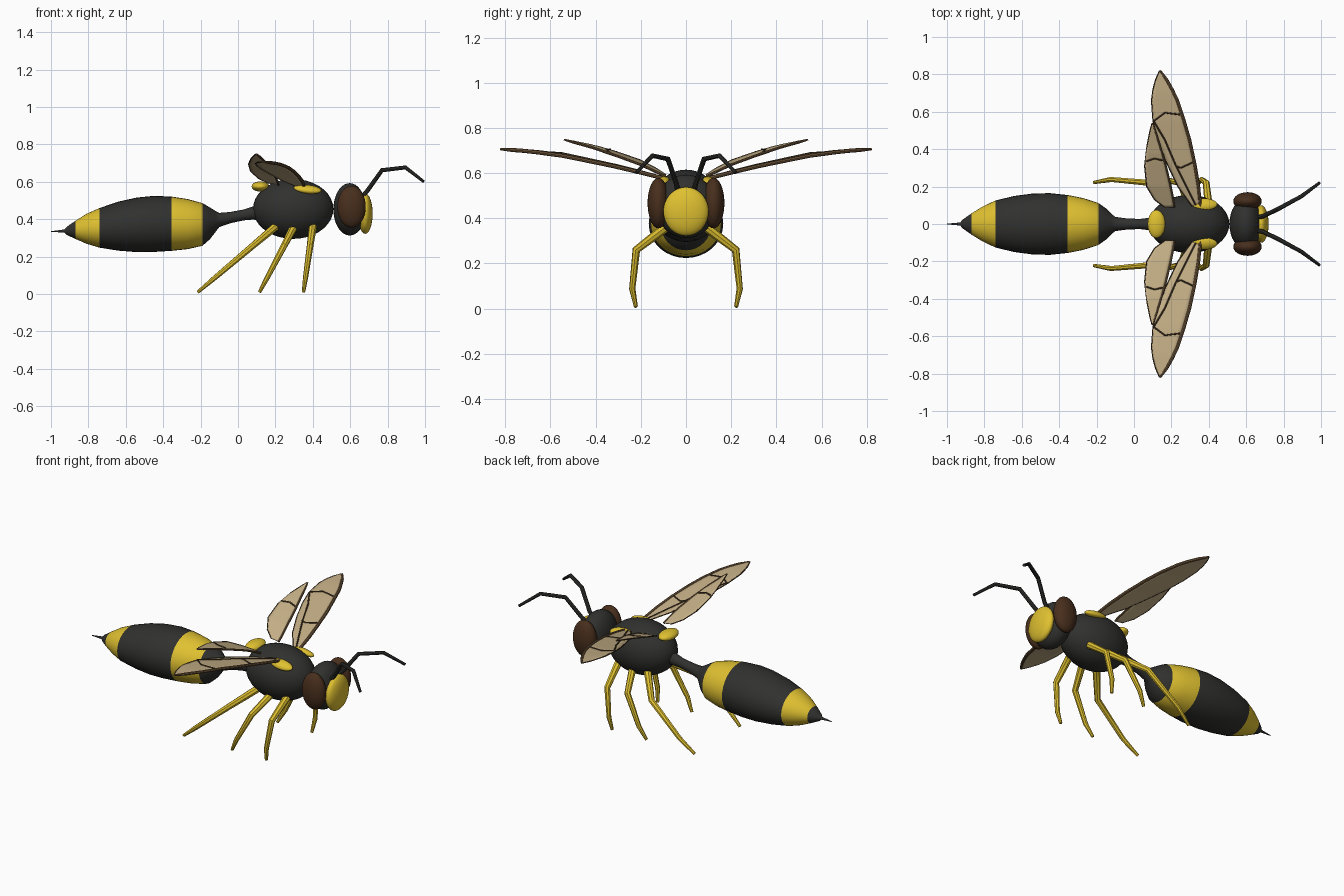
import bpy, math
from mathutils import Vector

if "Cube" in bpy.data.objects:
    bpy.data.objects.remove(bpy.data.objects["Cube"])


def material(name, r, g, b):
    m = bpy.data.materials.new(name)
    m.diffuse_color = (r, g, b, 1)
    m.use_nodes = True
    m.node_tree.nodes["Principled BSDF"].inputs["Base Color"].default_value = m.diffuse_color
    return m


BLACK = material("black", .03, .03, .028)
YELLOW = material("yellow", .74, .53, .03)
BROWN = material("eye_brown", .065, .028, .012)
MEMBRANE = material("wing_tan", .56, .43, .24)
VEIN = material("vein", .07, .042, .02)
EDGE = material("wing_edge", .17, .1, .045)


def smooth(ob, angle=40):
    bpy.ops.object.select_all(action='DESELECT')
    bpy.context.view_layer.objects.active = ob
    ob.select_set(True)
    bpy.ops.object.shade_smooth_by_angle(angle=math.radians(angle))


def mesh_object(name, verts, faces, mats):
    me = bpy.data.meshes.new(name)
    me.from_pydata(verts, [], faces)
    for m in mats:
        me.materials.append(m)
    ob = bpy.data.objects.new(name, me)
    bpy.context.collection.objects.link(ob)
    return ob


def ellipsoid(name, loc, size, mat, rot=(0, 0, 0)):
    bpy.ops.mesh.primitive_uv_sphere_add(segments=32, ring_count=18, radius=1, location=loc, rotation=rot)
    ob = bpy.context.object
    ob.name = name
    ob.scale = size
    ob.data.materials.append(mat)
    smooth(ob, 60)
    return ob


def tube(name, pts, radii, mat):
    cu = bpy.data.curves.new(name, 'CURVE')
    cu.dimensions = '3D'
    cu.bevel_depth = 1
    cu.bevel_resolution = 2
    cu.use_fill_caps = True
    sp = cu.splines.new('POLY')
    sp.points.add(len(pts) - 1)
    for p, co, r in zip(sp.points, pts, radii):
        p.co = (*co, 1)
        p.radius = r
    cu.materials.append(mat)
    ob = bpy.data.objects.new(name, cu)
    bpy.context.collection.objects.link(ob)
    bpy.ops.object.select_all(action='DESELECT')
    bpy.context.view_layer.objects.active = ob
    ob.select_set(True)
    bpy.ops.object.convert(target='MESH')
    smooth(bpy.context.object)


def interp(table, t, col):
    # piecewise linear lookup, keyed on the first column
    for a, b in zip(table, table[1:]):
        if t <= b[0] or b is table[-1]:
            f = (t - a[0]) / (b[0] - a[0])
            return a[col] + (b[col] - a[col]) * f


# Abdomen: lofted rings (x, centre z, y radius, z radius), material per span
rings = [(-1.0, .334, .002, .002, 0), (-.93, .337, .008, .008, 0), (-.915, .338, .024, .022, 0),
         (-.87, .343, .056, .048, 1), (-.81, .349, .093, .080, 1), (-.74, .354, .126, .106, 0),
         (-.64, .363, .150, .131, 0), (-.54, .370, .163, .146, 0), (-.45, .375, .165, .150, 0),
         (-.355, .376, .155, .145, 1), (-.27, .374, .138, .134, 1), (-.19, .372, .112, .114, 0),
         (-.15, .378, .084, .085, 0), (-.12, .388, .054, .056, 0), (-.10, .396, .038, .038, 0),
         (-.04, .409, .030, .030, 0), (.03, .423, .027, .029, 0), (.08, .433, .033, .035, 0),
         (.14, .443, .05, .05, 0)]
N = 32
verts = [(x, ry * math.cos(2 * math.pi * k / N), cz + rz * math.sin(2 * math.pi * k / N))
         for x, cz, ry, rz, m in rings for k in range(N)]
faces = [(i * N + k, i * N + (k + 1) % N, (i + 1) * N + (k + 1) % N, (i + 1) * N + k)
         for i in range(len(rings) - 1) for k in range(N)]
faces += [tuple(range(N))[::-1], tuple(range((len(rings) - 1) * N, len(rings) * N))]
abdomen = mesh_object("abdomen_and_waist", verts, faces, [BLACK, YELLOW])
for i, ring in enumerate(rings[:-1]):
    for k in range(N):
        abdomen.data.polygons[i * N + k].material_index = ring[4]
smooth(abdomen, 50)

# Thorax, head and yellow markings
ellipsoid("thorax", (.295, 0, .455), (.215, .155, .16), BLACK)
ellipsoid("rear_thorax_mark", (.12, 0, .575), (.047, .075, .027), YELLOW)
ellipsoid("head", (.597, 0, .453), (.087, .135, .14), BLACK)
ellipsoid("face_plate", (.68, 0, .43), (.04, .1, .108), YELLOW)

# Wing stations: y, leading x, trailing x
FORE = [(.09, .355, .315), (.2, .345, .235), (.32, .325, .178), (.45, .297, .128), (.55, .268, .102),
        (.66, .232, .094), (.72, .203, .102), (.77, .175, .115), (.82, .14, .137)]
HIND = [(.09, .215, .165), (.13, .21, .11), (.2, .196, .068), (.31, .17, .057), (.42, .138, .07),
        (.5, .113, .086), (.54, .10, .097)]
FORE_Z = [(.09, .575), (.2, .602), (.34, .635), (.56, .679), (.7, .697), (.82, .706)]
HIND_Z = [(.09, .585), (.2, .637), (.38, .703), (.54, .748)]


def wing_point(table, ztab, tilt, x, y, s, lift=0.0):
    lead = interp(table, y, 1)
    return (x, s * y, interp(ztab, y, 1) + tilt * (lead - x) + lift)


def wing(name, table, ztab, tilt, veins, edge_r, s):
    ns, nc = 32, 6
    y0, y1 = table[0][0], table[-1][0]
    vs = []
    for i in range(ns + 1):
        y = y0 + (y1 - y0) * i / ns
        a, b = interp(table, y, 1), interp(table, y, 2)
        vs += [wing_point(table, ztab, tilt, a + (b - a) * j / nc, y, s) for j in range(nc + 1)]
    w = nc + 1
    fs = [(i * w + j, i * w + j + 1, (i + 1) * w + j + 1, (i + 1) * w + j)[::-int(s)]
          for i in range(ns) for j in range(nc)]
    ob = mesh_object(name, vs, fs, [MEMBRANE])
    sol = ob.modifiers.new("thickness", 'SOLIDIFY')
    sol.thickness = .005
    sol.offset = 0
    smooth(ob)
    # leading edge, thin trailing edge and inner veins
    tube(name + "_leading_edge", [wing_point(table, ztab, tilt, r[1], r[0], s) for r in table],
         [edge_r] * (len(table) - 1) + [edge_r * .6], EDGE)
    tube(name + "_trailing_edge", [wing_point(table, ztab, tilt, r[2], r[0], s) for r in table],
         [.0035] * len(table), VEIN)
    for n, v in enumerate(veins):
        tube(f"{name}_vein_{n + 1}", [wing_point(table, ztab, tilt, x, y, s, .003) for x, y in v],
             [.0045] * len(v), VEIN)


FORE_VEINS = [[(.33, .1), (.27, .22), (.225, .31), (.165, .45), (.105, .55)],
              [(.225, .31), (.25, .3), (.315, .33)],
              [(.105, .55), (.165, .595), (.245, .585)]]
HIND_VEINS = [[(.065, .335), (.11, .35), (.155, .34)]]

for side, s in (("left", 1), ("right", -1)):
    # Eyes and shoulder marks
    ellipsoid(side + "_eye", (.607, s * .122, .467), (.076, .048, .112), BROWN)
    ellipsoid(side + "_shoulder_mark", (.372, s * .105, .56), (.074, .034, .021), YELLOW,
              (-s * .4, math.radians(6), 0))
    # Antennae
    tube(side + "_antenna", [(.66, s * .035, .52), (.69, s * .042, .55), (.77, s * .08, .662),
                             (.895, s * .148, .677), (.992, s * .22, .602)],
         [.012, .012, .012, .011, .008], BLACK)
    # Legs share one outline and differ in how far they rake back
    for name, hip, foot in (("front", .40, .35), ("middle", .30, .115), ("hind", .20, -.215)):
        path = [(.09, .36), (.22, .26), (.238, .088), (.222, .01)]
        pts = [(hip + (foot - hip) * (.36 - z) / .35, s * y, z) for y, z in path]
        tube(f"{side}_{name}_leg", pts, [.022, .018, .014, .009], YELLOW)
    # Wings
    wing(side + "_forewing", FORE, FORE_Z, .05, FORE_VEINS, .009, s)
    wing(side + "_hindwing", HIND, HIND_Z, .15, HIND_VEINS, .006, s)
